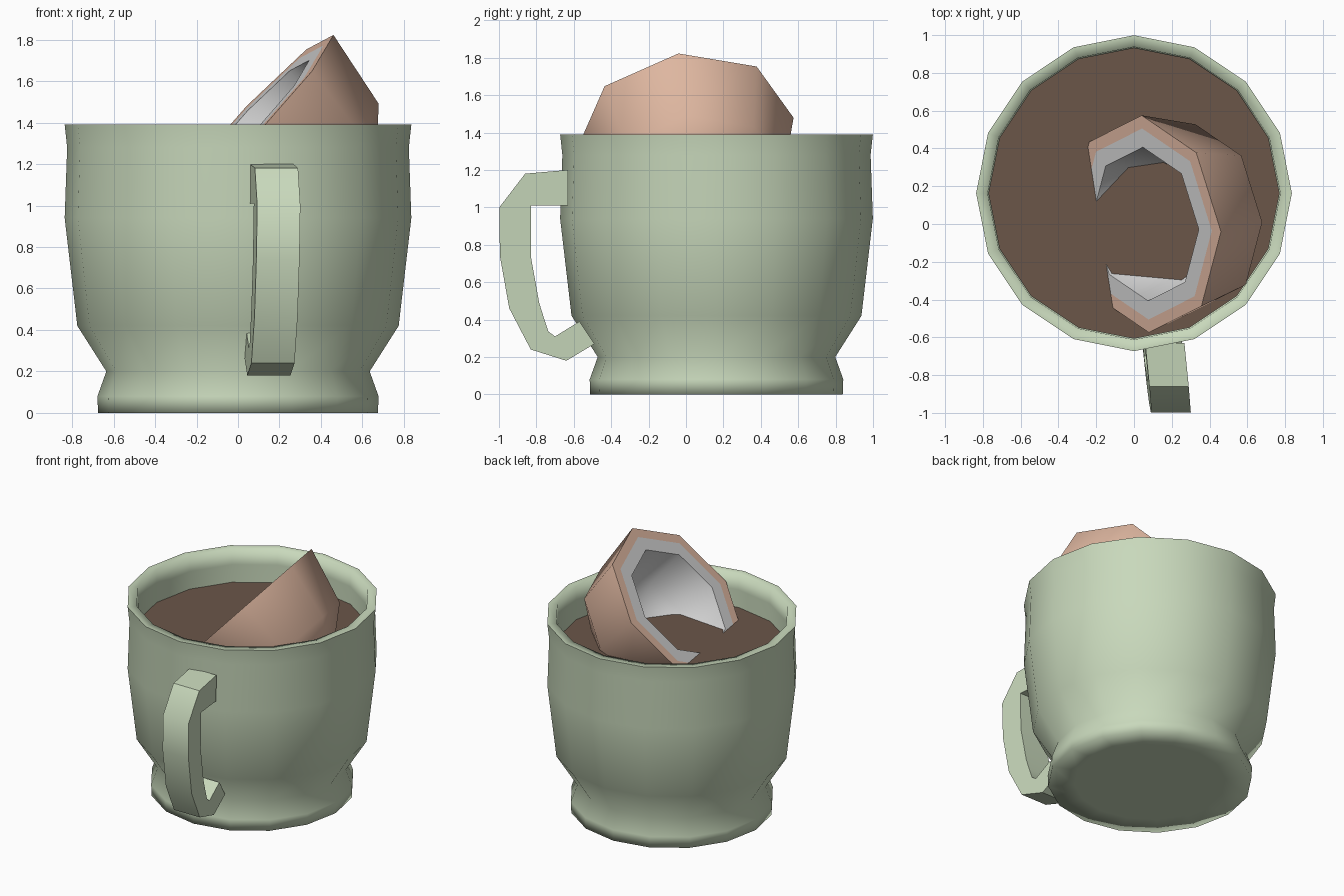
import bpy, bmesh
from math import sin, cos, pi, radians
from mathutils import Matrix, Vector

if "Cube" in bpy.data.objects:
    bpy.data.objects.remove(bpy.data.objects["Cube"], do_unlink=True)


def material(name, rgb):
    m = bpy.data.materials.new(name)
    m.use_nodes = True
    m.diffuse_color = (*rgb, 1)
    m.node_tree.nodes["Principled BSDF"].inputs["Base Color"].default_value = (*rgb, 1)
    return m


green = material("sage green glaze", (0.58, 0.69, 0.50))
cocoa = material("dark cocoa", (0.145, 0.093, 0.066))
tan = material("tan shell", (0.73, 0.47, 0.35))
white = material("pale filling", (0.65, 0.65, 0.65))


def finish(name, bm, mats, angle):
    bmesh.ops.recalc_face_normals(bm, faces=bm.faces)
    mesh = bpy.data.meshes.new(name)
    bm.to_mesh(mesh)
    bm.free()
    for m in mats:
        mesh.materials.append(m)
    ob = bpy.data.objects.new(name, mesh)
    bpy.context.collection.objects.link(ob)
    bpy.ops.object.select_all(action='DESELECT')
    ob.select_set(True)
    bpy.context.view_layer.objects.active = ob
    bpy.ops.object.shade_smooth_by_angle(angle=radians(angle))
    return ob


def lathe(name, profile, sides, matrix, mats, angle, second_from=None):
    """Spin (radius, height) points; bands from second_from on use material 1."""
    bm = bmesh.new()
    rings = [[bm.verts.new(matrix @ Vector((r * cos(2 * pi * k / sides),
                                            r * sin(2 * pi * k / sides), h)))
              for k in range(sides)] for r, h in profile]
    bm.faces.new(rings[0])
    for i, (a, b) in enumerate(zip(rings, rings[1:])):
        for k in range(sides):
            j = (k + 1) % sides
            f = bm.faces.new((a[k], a[j], b[j], b[k]))
            f.material_index = int(second_from is not None and i >= second_from)
    cap = bm.faces.new(rings[-1])
    cap.material_index = int(second_from is not None)
    return finish(name, bm, mats, angle)


# Mug body: outside from the foot up, over the rim, then down the inside
centre = Matrix.Translation((0, 0.163, 0))
lathe("mug_body",
      [(0.5, 0), (0.675, 0), (0.678, 0.08), (0.635, 0.2), (0.775, 0.42),
       (0.836, 0.94), (0.824, 1.28), (0.836, 1.39),
       (0.775, 1.39), (0.768, 1.28), (0.775, 0.94), (0.715, 0.45), (0.58, 0.22)],
      16, centre, [green], 91)

# Drink surface
bm = bmesh.new()
bmesh.ops.create_circle(bm, cap_ends=True, segments=16, radius=0.772,
                        matrix=centre @ Matrix.Translation((0, 0, 1.15)))
drink = finish("drink", bm, [cocoa], 30)
if drink.data.polygons[0].normal.z < 0:
    drink.data.flip_normals()

# Tilted half shell: tan outside and rim, pale rim band and hollow inside
u = Vector((0.69, -0.07, 0.72)).normalized()
n = u.cross(Vector((-0.05, 0.99, 0.11))).normalized()
v = n.cross(u)
tilt = Matrix.Translation((0.06, 0, 1.405)) @ Matrix((u, v, n)).transposed().to_4x4()
lathe("floating_shell",
      [(0.27, -0.58), (0.488, -0.39), (0.58, 0),
       (0.51, 0), (0.41, 0), (0.345, -0.28), (0.19, -0.41)],
      8, tilt, [tan, white], 60, second_from=3)

# Handle: side outline pushed through its width, leaning slightly
outer = [(-0.63, 1.2), (-0.86, 1.18), (-0.998, 1.0), (-0.995, 0.74),
         (-0.945, 0.46), (-0.83, 0.24), (-0.64, 0.18), (-0.49, 0.27)]
inner = [(-0.63, 1.01), (-0.83, 1.01), (-0.83, 0.74), (-0.785, 0.49),
         (-0.76, 0.41), (-0.735, 0.335), (-0.7, 0.31), (-0.57, 0.39)]
bm = bmesh.new()
sections = []
for (yo, zo), (yi, zi) in zip(outer, inner):
    quad = []
    for y, z, side in ((yo, zo, -1), (yo, zo, 1), (yi, zi, 1), (yi, zi, -1)):
        x = 0.147 + 0.1 * (-0.62 - y) + 0.015 * (z - 0.2) + 0.104 * side
        quad.append(bm.verts.new((x, y, z)))
    sections.append(quad)
bm.faces.new(sections[0])
bm.faces.new(sections[-1])
for a, b in zip(sections, sections[1:]):
    for k in range(4):
        j = (k + 1) % 4
        bm.faces.new((a[k], a[j], b[j], b[k]))
finish("handle", bm, [green], 40)
